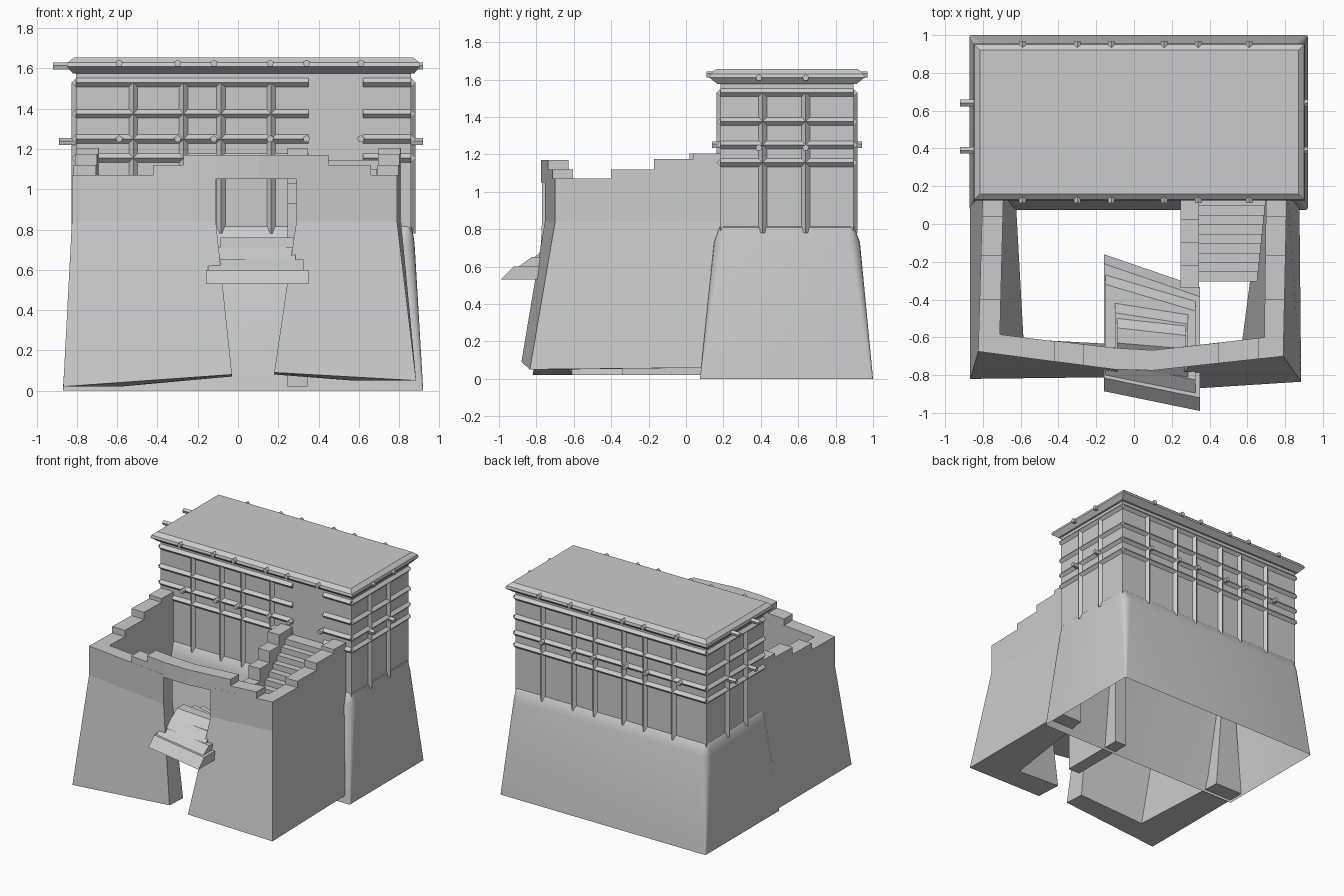
import bpy, bmesh, math
from mathutils import Vector

if "Cube" in bpy.data.objects:
    bpy.data.objects.remove(bpy.data.objects["Cube"])


def loft(name, rings, bottom=True, top=True, smooth=False):
    """Skin a stack of equal-length point rings."""
    bm = bmesh.new()
    vs = [[bm.verts.new(p) for p in r] for r in rings]
    n = len(vs[0])
    for a, b in zip(vs, vs[1:]):
        for i in range(n):
            j = (i + 1) % n
            bm.faces.new((a[i], a[j], b[j], b[i]))
    if bottom:
        bm.faces.new(vs[0][::-1])
    if top:
        bm.faces.new(vs[-1])
    bmesh.ops.recalc_face_normals(bm, faces=bm.faces)
    me = bpy.data.meshes.new(name)
    bm.to_mesh(me)
    bm.free()
    ob = bpy.data.objects.new(name, me)
    bpy.context.collection.objects.link(ob)
    if smooth:
        bpy.ops.object.select_all(action='DESELECT')
        ob.select_set(True)
        bpy.context.view_layer.objects.active = ob
        bpy.ops.object.shade_smooth_by_angle(angle=math.radians(35))
    return ob


def at(pts, z):
    return [(p[0], p[1], z) for p in pts]


def prism(name, pts, z0, z1):
    return loft(name, [at(pts, z0), at(pts, z1)])


def rect(x0, x1, y0, y1):
    return [(x0, y0), (x1, y0), (x1, y1), (x0, y1)]


def round_rect(x0, x1, y0, y1, r, z):
    out = []
    for k, (cx, cy) in enumerate(rect(x0 + r, x1 - r, y0 + r, y1 - r)):
        for s in range(6):
            a = math.pi + (k + s / 5) * math.pi / 2
            out.append((cx + r * math.cos(a), cy + r * math.sin(a), z))
    return out


def rod(name, a, b, r, sides, turn=0.0):
    """Low-sided straight rod from a to b."""
    a, b = Vector(a), Vector(b)
    d = (b - a).normalized()
    u = Vector((0, 1, 0)) if abs(d.z) > .5 else Vector((0, 0, 1))
    v = d.cross(u)
    ring = [(u * math.cos(t) + v * math.sin(t)) * r
            for t in [turn + i * math.tau / sides for i in range(sides)]]
    return loft(name, [[p + c for c in ring] for p in (a, b)])


def interp(table, x):
    for (xa, ya), (xb, yb) in zip(table, table[1:]):
        if x <= xb:
            break
    return ya + (yb - ya) * (x - xa) / (xb - xa)


# Tower: flared plinth, walls and roof slab
loft("tower_base", [round_rect(-.87, .92, .075, 1.0, .01, 0),
                    round_rect(-.825, .877, .15, .93, .06, .73),
                    round_rect(-.81, .865, .18, .90, .03, .81),
                    round_rect(-.80, .855, .19, .89, .02, .82)],
     bottom=False, top=False, smooth=True)
X0, X1, Y0, Y1 = -.805, .86, .185, .895
loft("tower_walls", [at(rect(X0, X1, Y0, Y1), .79), at(rect(X0, X1, Y0, Y1), 1.62)],
     bottom=False, top=False)
loft("roof", [at(rect(-.82, .875, .17, .91), 1.575),
              at(rect(-.85, .905, .125, .955), 1.61),
              at(rect(-.845, .90, .13, .95), 1.63),
              at(rect(-.815, .87, .16, .92), 1.655)])

# Timber battens
R = .022
for z in (1.155, 1.25, 1.375, 1.53):
    rod("batten_front_left", (X0, Y0, z), (.35, Y0, z), R, 4)
    rod("batten_front_right", (.62, Y0, z), (X1, Y0, z), R, 4)
    rod("batten_back", (X0, Y1, z), (X1, Y1, z), R, 4)
    for x in (X0, X1):
        rod("batten_side", (x, Y0, z), (x, Y1, z), R, 4)
for x in (-.52, -.27, -.085, .165, .35, .62):
    rod("post_back", (x, Y1, .78), (x, Y1, 1.53), R, 4)
    if x < .3:
        rod("post_front", (x, Y0, .78), (x, Y0, 1.53), R, 4)
for y in (.41, .64):
    for x in (X0, X1):
        rod("post_side", (x, y, .78), (x, y, 1.53), R, 4)

# Projecting beam ends
for z, out in ((1.25, .045), (1.625, .075)):
    for x in (-.59, -.30, -.12, .16, .34, .61):
        rod("beam_front", (x, Y0 + .02, z), (x, Y0 - out, z), .019, 5)
        rod("beam_back", (x, Y1 - .02, z), (x, Y1 + out, z), .019, 5)
    for y in (.39, .64):
        rod("beam_right", (X1 - .02, y, z - .015), (X1 + .06, y, z - .015), .019, 5)
        rod("beam_left", (X0 + .02, y, z - .015), (X0 - out - .04, y, z - .015), .019, 5)

# Courtyard walls: flared lower part, upright upper part, open doorway between
left_top = [(-.11, -.77), (-.825, -.675), (-.80, .2), (-.69, .2), (-.71, -.585), (-.11, -.66)]
left_low = [(-.03, -.81, .08), (-.868, -.82, .02), (-.868, .2, .02),
            (-.63, .2, .02), (-.585, -.61, .02), (-.03, -.64, .07)]
right_top = [(.29, -.755), (.79, -.70), (.81, .2), (.70, .2), (.69, -.60), (.29, -.65)]
right_low = [(.18, -.88, .09), (.885, -.835, .05), (.875, .2, .06),
             (.68, .2, .06), (.57, -.64, .05), (.18, -.66, .08)]
for name, low, top in (("wall_left", left_low, left_top), ("wall_right", right_low, right_top)):
    loft(name, [low, at(top, .84), at(top, 1.07)])

# Bowed stepped parapet over the doorway
outer = [(-.825, -.675), (-.1, -.77), (.1, -.775), (.79, -.70)]
inner = [(-.71, -.585), (0, -.668), (.12, -.668), (.69, -.60)]


def bow(name, x0, x1, z0, z1):
    xs = [x0, *[x for x in (-.1, .1) if x0 < x < x1], x1]
    prism(name, [(x, interp(outer, x)) for x in xs]
          + [(x, interp(inner, x)) for x in xs[::-1]], z0, z1)


bow("lintel", -.11, .29, 1.05, 1.07)
bow("parapet_lower", -.42, .66, 1.07, 1.12)
bow("parapet_upper", -.27, .45, 1.12, 1.17)

# Side walls step up to the tower
for y, z0, z1 in ((-.40, 1.07, 1.12), (-.17, 1.12, 1.175), (.04, 1.175, 1.205)):
    for name, p, q, r, s in (("left", *(left_top[i] for i in (1, 2, 4, 3))),
                             ("right", *(right_top[i] for i in (1, 2, 4, 3)))):
        xo, xi = interp([p, q][::1] and [(p[1], p[0]), (q[1], q[0])], y), \
            interp([(r[1], r[0]), (s[1], s[0])], y)
        prism("wall_step_" + name, [(xo, y), (q[0], .2), (s[0], .2), (xi, y)], z0, z1)

# Inner staircase with stepped side wall
N = 9
for i in range(N):
    y = -.305 + i * .05
    prism("inner_step", rect(.33, .655 + .005 * i, y, .19), .74 + .045 * i, .785 + .045 * i)
for y, z0, z1 in ((-.34, .02, .93), (-.22, .93, 1.03), (-.10, 1.03, 1.12), (.02, 1.12, 1.205)):
    prism("inner_stair_wall", rect(.245, .345, y, .2), z0, z1)

# Skewed entrance steps: x0, x1, front-left y, front-right y, back-left y, back-right y
tiers = [(-.16, .35, -.885, -.99, -.16, -.335, .53, .60),
         (-.15, .325, -.80, -.895, -.27, -.41, .60, .65),
         (-.10, .285, -.76, -.81, -.42, -.48, .65, .71),
         (-.09, .275, -.70, -.73, -.50, -.54, .71, .76)]
for x0, x1, fl, fr, bl, br, z0, z1 in tiers:
    loft("entrance_step", [
        [(x0, fl, z0), (x1, fr, z0), (x1, br, z0), (x0, bl, z0)],
        [(x0, fl + .07, z1), (x1, fr + .07, z1), (x1, br - .05, z1), (x0, bl - .05, z1)]])
